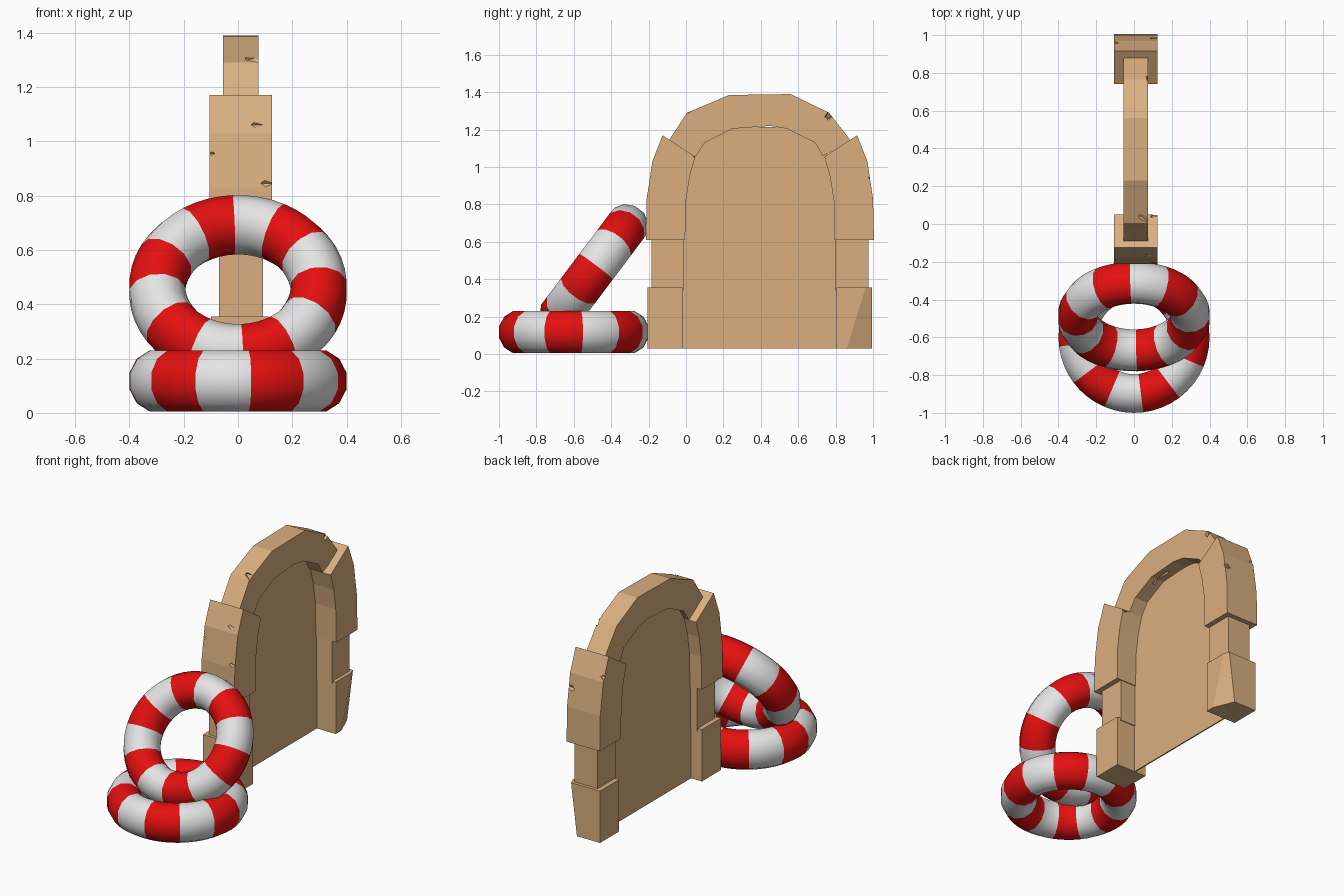
import bpy, bmesh, math
from mathutils import Vector, Matrix

if "Cube" in bpy.data.objects:
    bpy.data.objects.remove(bpy.data.objects["Cube"], do_unlink=True)


def material(name, rgb):
    m = bpy.data.materials.new(name)
    m.use_nodes = True
    m.diffuse_color = (*rgb, 1)
    m.node_tree.nodes["Principled BSDF"].inputs["Base Color"].default_value = (*rgb, 1)
    return m


STONE = material("sandstone", (0.70, 0.43, 0.215))
RED = material("red", (0.78, 0.005, 0.005))
WHITE = material("white", (0.78, 0.78, 0.78))
MID = 0.395  # y of the arch centre line


def finish(bm, name, mats):
    bmesh.ops.recalc_face_normals(bm, faces=bm.faces)
    me = bpy.data.meshes.new(name)
    bm.to_mesh(me)
    bm.free()
    for m in mats:
        me.materials.append(m)
    ob = bpy.data.objects.new(name, me)
    bpy.context.collection.objects.link(ob)
    return ob


def flip(p):
    """Mirror a (y, z) point across the arch centre line."""
    return (2 * MID - p[0], p[1])


def slab(name, outline, x0, x1):
    """Extrude a (y, z) outline from x0 to x1."""
    bm = bmesh.new()
    face = bm.faces.new([bm.verts.new((x0, y, z)) for y, z in outline])
    out = bmesh.ops.extrude_face_region(bm, geom=[face])
    bmesh.ops.translate(bm, vec=(x1 - x0, 0, 0),
                        verts=[v for v in out["geom"] if isinstance(v, bmesh.types.BMVert)])
    return finish(bm, name, [STONE])


def box(y0, y1, z0, z1):
    return [(y0, z0), (y1, z0), (y1, z1), (y0, z1)]


def chip(ob, cuts):
    """Knock pointed chips out of a stone; each cut is (outside point, tip, radius)."""
    for base, tip, r in cuts:
        base, tip = Vector(base), Vector(tip)
        axis = tip - base
        bm = bmesh.new()
        bmesh.ops.create_cone(bm, cap_ends=True, segments=4, radius1=r, radius2=0,
                              depth=axis.length,
                              matrix=Matrix.Translation((base + tip) / 2)
                              @ axis.to_track_quat("Z", "Y").to_matrix().to_4x4())
        cutter = finish(bm, "chip_cutter", [STONE])
        cutter.hide_render = True
        mod = ob.modifiers.new("chip", "BOOLEAN")
        mod.operation, mod.object, mod.solver = "DIFFERENCE", cutter, "EXACT"
        bpy.context.view_layer.objects.active = ob
        bpy.ops.object.modifier_apply(modifier=mod.name)
        bpy.data.objects.remove(cutter, do_unlink=True)


def ring(name, centre, tilt, start, segs=48, sides=12):
    """Striped swim ring: twelve bands of alternating colour."""
    bm = bmesh.new()
    loops = []
    for i in range(segs):
        a = math.radians(start) + math.tau * i / segs
        loop = []
        for j in range(sides):
            t = math.tau * (j + 0.5) / sides
            r = 0.2975 + 0.106 * math.cos(t)
            loop.append(bm.verts.new((r * math.sin(a), -r * math.cos(a), 0.1165 * math.sin(t))))
        loops.append(loop)
    for i in range(segs):
        a, b = loops[i], loops[(i + 1) % segs]
        for j in range(sides):
            k = (j + 1) % sides
            f = bm.faces.new((a[j], b[j], b[k], a[k]))
            f.material_index = (i * 12 // segs) % 2
            f.smooth = True
    ob = finish(bm, name, [RED, WHITE])
    ob.location = centre
    ob.rotation_euler.x = math.radians(tilt)


# Swim rings: one lying flat, one leaning against the arch
ring("flat_ring", (0, -0.6, 0.1175), 0, 7)
ring("leaning_ring", (0, -0.49, 0.455), 53, 3)

# Arch stones, front side and mirrored back side
shoulder = [(-0.215, 0.61), (-0.21, 0.83), (-0.18, 1.03), (-0.125, 1.17),
            (0.05, 1.055), (0.02, 0.95), (0, 0.82), (-0.005, 0.61)]
pieces = {}
for side, place in (("front", lambda p: p), ("back", flip)):
    for part, outline, x0, x1 in (
            ("base_stone", box(-0.205, -0.015, 0.03, 0.355), -0.1, 0.115),
            ("middle_stone", box(-0.185, -0.01, 0.34, 0.62), -0.07, 0.092),
            ("shoulder_stone", shoulder, -0.105, 0.125)):
        name = side + "_" + part
        pieces[name] = slab(name, [place(p) for p in outline], x0, x1)

# Slanted cut on the outer corner of the back base stone
bm = bmesh.new()
bm.from_mesh(pieces["back_base_stone"].data)
a, b, c = Vector((0.115, 0.86, 0.03)), Vector((0.115, 0.96, 0.355)), Vector((0.06, 0.995, 0.03))
n = (b - a).cross(c - a)
n = n if n.y > 0 else -n
cut = bmesh.ops.bisect_plane(bm, geom=bm.verts[:] + bm.edges[:] + bm.faces[:],
                             plane_co=a, plane_no=n, clear_outer=True)
bmesh.ops.holes_fill(bm, edges=[e for e in bm.edges if e.is_boundary])
bmesh.ops.recalc_face_normals(bm, faces=bm.faces)
bm.to_mesh(pieces["back_base_stone"].data)
bm.free()

# Curved top stone
outer = [(-0.1, 1.13), (0.005, 1.29), (0.23, 1.385), (0.56, 1.39), (0.765, 1.29), (0.89, 1.13)]
inner = [(0.73, 1.06), (0.69, 1.13), (0.54, 1.205), (0.45, 1.22),
         (0.25, 1.205), (0.1, 1.13), (0.05, 1.055)]
top_stone = slab("top_stone", outer + inner, -0.055, 0.075)

# Thin wall panel filling the arch
half = [(-0.02, 0.03), (-0.02, 0.82), (0.03, 1.06), (0.09, 1.14), (0.25, 1.215)]
slab("wall_panel", half + [flip(p) for p in reversed(half)], -0.024, -0.016)

# Chips in the stones
chip(pieces["front_shoulder_stone"], [
    ((0.16, -0.23, 1.06), (0.02, -0.14, 1.06), 0.035),
    ((0.16, -0.25, 0.845), (0.06, -0.18, 0.845), 0.03),
    ((-0.14, -0.23, 0.955), (-0.07, -0.17, 0.955), 0.02),
    ((0.15, 0.08, 1.05), (0.07, 0.02, 1.06), 0.03)])
chip(pieces["back_shoulder_stone"], [
    ((0.15, 1.02, 0.955), (0.06, 0.95, 0.93), 0.035),
    ((-0.13, 0.99, 1.06), (-0.06, 0.93, 1.05), 0.025)])
chip(top_stone, [
    ((0.13, -0.03, 1.34), (0.01, 0.06, 1.29), 0.06),
    ((0.12, 0.78, 1.29), (0.02, 0.74, 1.25), 0.04),
    ((0.03, 0.22, 1.17), (0.03, 0.4, 1.235), 0.03)])
